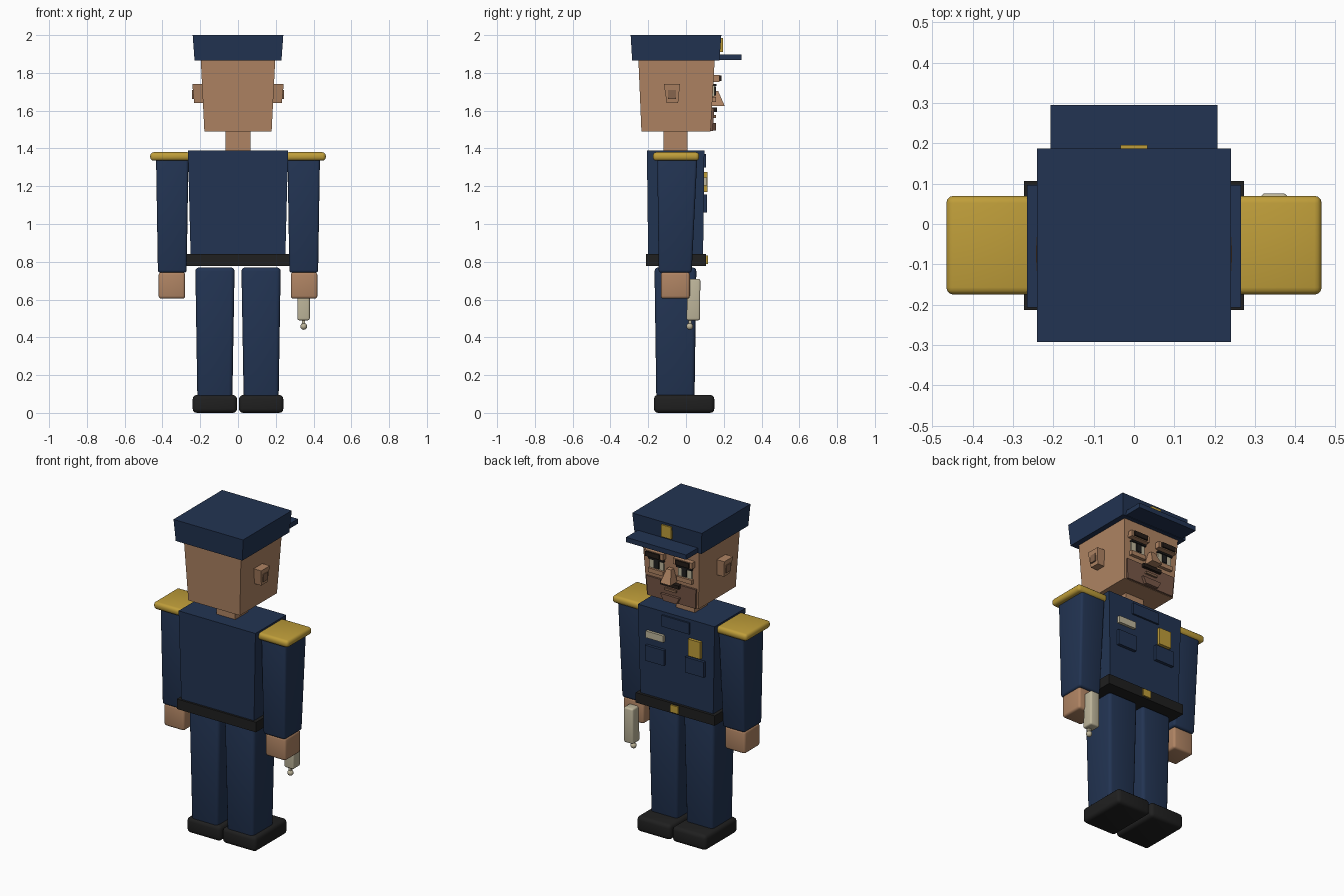
import bpy, bmesh, math
from mathutils import Vector


def material(name, rgb):
    m = bpy.data.materials.new(name)
    m.diffuse_color = (*rgb, 1)
    return m


NAVY = material("navy cloth", (0.016, 0.034, 0.085))
GOLD = material("gold", (0.52, 0.34, 0.042))
SKIN = material("skin", (0.43, 0.23, 0.125))
DARK_SKIN = material("ear shadow", (0.24, 0.13, 0.075))
STUBBLE = material("stubble", (0.19, 0.098, 0.065))
BLACK = material("black", (0.014, 0.014, 0.014))
BEIGE = material("pale bone", (0.52, 0.47, 0.33))
HAIR = material("dark hair", (0.018, 0.012, 0.009))


def finish(name, bm, mat, smooth):
    me = bpy.data.meshes.new(name)
    bm.normal_update()
    bm.to_mesh(me)
    bm.free()
    me.materials.append(mat)
    ob = bpy.data.objects.new(name, me)
    bpy.context.collection.objects.link(ob)
    if smooth:
        bpy.ops.object.select_all(action='DESELECT')
        ob.select_set(True)
        bpy.context.view_layer.objects.active = ob
        bpy.ops.object.shade_smooth_by_angle(angle=math.radians(35))
    return ob


def block(name, mat, x, y, z, top=None, bevel=0.0):
    """Box from ranges; top = (x range, y range) tapers the upper end."""
    bm = bmesh.new()
    bmesh.ops.create_cube(bm, size=2)
    for v in bm.verts:
        xr, yr = top if (top and v.co.z > 0) else (x, y)
        v.co = Vector((xr[v.co.x > 0], yr[v.co.y > 0], z[v.co.z > 0]))
    if bevel:
        bmesh.ops.bevel(bm, geom=bm.edges[:], offset=bevel, segments=3,
                        profile=0.5, affect='EDGES', clamp_overlap=True)
    return finish(name, bm, mat, bevel > 0)


def pair(name, mat, x, y, z, top=None, bevel=0.0):
    """Same block on the right and mirrored to the left."""
    def flip(r):
        return (-r[1], -r[0])
    block("right_" + name, mat, x, y, z, top, bevel)
    ltop = (flip(top[0]), top[1]) if top else None
    block("left_" + name, mat, flip(x), y, z, ltop, bevel)


def plate(name, mat, cx, cz, w, h, y):
    return block(name, mat, (cx - w / 2, cx + w / 2), y, (cz - h / 2, cz + h / 2))


# Shoes and legs
pair("shoe", BLACK, (0.005, 0.24), (-0.17, 0.15), (0, 0.095), bevel=0.022)
pair("leg", NAVY, (0.03, 0.215), (-0.157, 0.045), (0.07, 0.77),
     ((0.018, 0.226), (-0.167, 0.055)), 0.02)

# Torso and belt
block("torso", NAVY, (-0.25, 0.25), (-0.2, 0.09), (0.8, 1.39),
      ((-0.265, 0.265), (-0.207, 0.097)))
block("belt", BLACK, (-0.273, 0.273), (-0.213, 0.107), (0.778, 0.84))
plate("belt_buckle", GOLD, 0, 0.81, 0.055, 0.045, (0.1, 0.116))

# Arms, shoulder boards and hands
pair("arm", NAVY, (0.272, 0.424), (-0.145, 0.03), (0.742, 1.36),
     ((0.262, 0.434), (-0.152, 0.06)), 0.014)
pair("shoulder_board", GOLD, (0.25, 0.465), (-0.175, 0.07), (1.335, 1.38), bevel=0.018)
pair("hand", SKIN, (0.28, 0.42), (-0.133, 0.02), (0.605, 0.745), bevel=0.014)

# Chest plates
plate("collar_plate", NAVY, 0.0, 1.335, 0.19, 0.07, (0.08, 0.107))
plate("name_tag", BEIGE, 0.14, 1.225, 0.12, 0.042, (0.08, 0.112))
plate("badge", GOLD, -0.135, 1.222, 0.085, 0.105, (0.08, 0.114))
for side, cx in (("right", 0.14), ("left", -0.135)):
    plate(side + "_pocket", NAVY, cx, 1.108, 0.13, 0.096, (0.08, 0.112))

# Held baton with ball tip
block("baton", BEIGE, (0.315, 0.38), (0.002, 0.074), (0.49, 0.71),
      ((0.315, 0.38), (0.01, 0.076)), 0.01)


def ball(name, mat, center, r):
    bm = bmesh.new()
    bmesh.ops.create_uvsphere(bm, u_segments=12, v_segments=8, radius=r)
    bmesh.ops.translate(bm, verts=bm.verts, vec=center)
    finish(name, bm, mat, True)


ball("baton_tip", BEIGE, (0.348, 0.02, 0.458), 0.018)
block("baton_stem", BEIGE, (0.34, 0.356), (0.012, 0.028), (0.465, 0.5))

# Neck and head
block("neck", SKIN, (-0.065, 0.065), (-0.12, 0.007), (1.38, 1.5))
block("head", SKIN, (-0.178, 0.178), (-0.236, 0.13), (1.49, 1.87),
      ((-0.197, 0.197), (-0.252, 0.152)))
pair("ear", SKIN, (0.18, 0.232), (-0.102, -0.042), (1.64, 1.74),
     ((0.185, 0.242), (-0.117, -0.032)))
pair("inner_ear", DARK_SKIN, (0.22, 0.243), (-0.095, -0.053), (1.662, 1.71))

# Brows and eyes
pair("brow_ridge", SKIN, (0.035, 0.165), (0.13, 0.178), (1.752, 1.79))
pair("eyebrow", HAIR, (0.055, 0.15), (0.17, 0.188), (1.757, 1.786))
pair("eye", BEIGE, (0.05, 0.145), (0.12, 0.152), (1.675, 1.73))
pair("pupil", BLACK, (0.078, 0.112), (0.14, 0.158), (1.68, 1.728))
pair("upper_lid", BLACK, (0.045, 0.15), (0.13, 0.162), (1.73, 1.74))
pair("eye_bag", SKIN, (0.045, 0.15), (0.12, 0.16), (1.645, 1.672))

# Nose, moustache, stubble and mouth
block("nose", SKIN, (-0.036, 0.036), (0.13, 0.205), (1.625, 1.705),
      ((-0.016, 0.016), (0.13, 0.17)))
block("moustache", HAIR, (-0.065, 0.065), (0.12, 0.165), (1.594, 1.616))
block("stubble_plate", STUBBLE, (-0.165, 0.165), (0.11, 0.142), (1.492, 1.615),
      ((-0.172, 0.172), (0.11, 0.149)))
block("chin", STUBBLE, (-0.045, 0.045), (0.12, 0.16), (1.495, 1.535),
      ((-0.065, 0.065), (0.12, 0.16)))
block("lower_lip", DARK_SKIN, (-0.04, 0.04), (0.12, 0.158), (1.562, 1.576))

# Cap, peak and cap badge
block("cap", NAVY, (-0.23, 0.23), (-0.285, 0.177), (1.865, 2.0),
      ((-0.24, 0.24), (-0.293, 0.187)))
block("cap_peak", NAVY, (-0.207, 0.207), (0.1, 0.295), (1.868, 1.898))
plate("cap_badge", GOLD, 0, 1.948, 0.068, 0.075, (0.16, 0.196))
